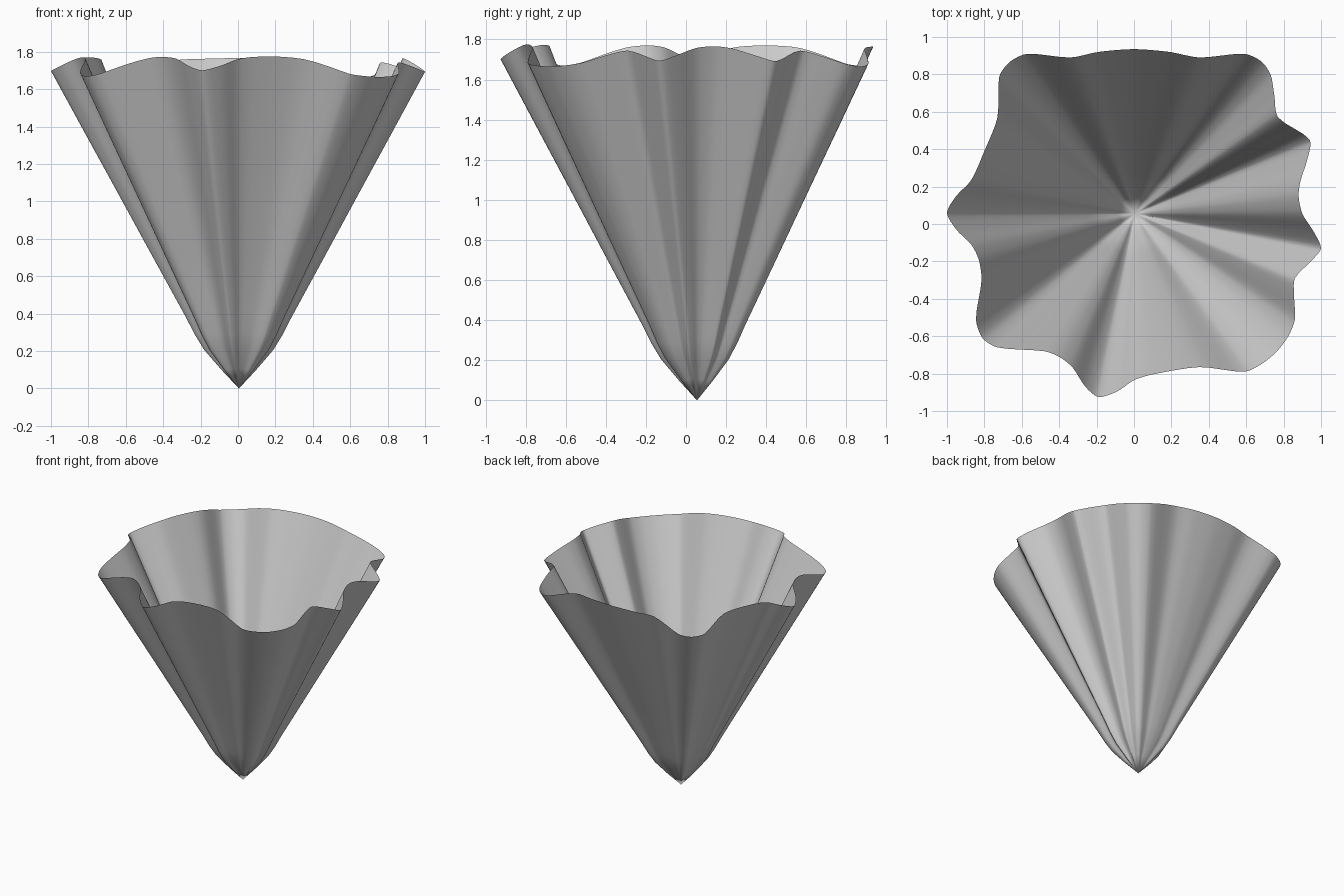
import bpy, math
from mathutils import Vector

if "Cube" in bpy.data.objects:
    bpy.data.objects.remove(bpy.data.objects["Cube"])

# Wavy rim outline seen from above, counter-clockwise
RIM = [(1.0, -.13), (.96, -.04), (.90, .055), (.88, .15), (.89, .23), (.925, .34),
       (.94, .45), (.77, .57), (.75, .69), (.73, .80), (.68, .87), (.59, .91), (.35, .89),
       (.19, .92), (0, .935), (-.19, .92), (-.34, .89), (-.57, .91), (-.66, .87),
       (-.72, .79), (-.73, .57), (-.80, .39), (-.87, .235), (-.95, .15), (-1.0, .06),
       (-.95, -.03), (-.87, -.11), (-.83, -.19), (-.815, -.30), (-.845, -.51),
       (-.81, -.61), (-.73, -.66), (-.48, -.68), (-.40, -.71), (-.33, -.765),
       (-.26, -.87), (-.19, -.925), (-.09, -.895), (0, -.835), (.095, -.805),
       (.35, -.765), (.59, -.79), (.68, -.75), (.76, -.685), (.825, -.60),
       (.86, -.51), (.855, -.37), (.86, -.29), (.955, -.19)]
APEX = Vector((.005, .055))
SLANT = 1.973          # constant distance from tip to rim
SUB = 4

# Profile: (share of rim radius, height relative to rim height)
PROFILE = [(.095, .060), (.185, .122), (.235, .170), (.28, .222), (.46, .416), (.64, .611), (.82, .805), (1, 1)]


def smooth_outline(points):
    """Closed curve through the points."""
    p = [Vector(q) - APEX for q in points]
    n, out = len(p), []
    for i in range(n):
        a, b, c, d = p[i - 1], p[i], p[(i + 1) % n], p[(i + 2) % n]
        k = (c - b).length
        m1 = (c - a) * (k / ((c - b).length + (b - a).length))
        m2 = (d - b) * (k / ((d - c).length + (c - b).length))
        for j in range(SUB):
            t = j / SUB
            out.append(b * (2*t**3 - 3*t**2 + 1) + m1 * (t**3 - 2*t**2 + t) * .8
                       + c * (3*t**2 - 2*t**3) + m2 * (t**3 - t**2) * .8)
    return out


# Pleated cone: rings from the tip up to the rim
outline = smooth_outline(RIM)
n = len(outline)
verts, faces = [(APEX.x, APEX.y, 0)], []
for share, height in PROFILE:
    for o in outline:
        q = APEX + o * share
        verts.append((q.x, q.y, height * math.sqrt(SLANT**2 - o.length_squared)))
faces += [(0, 1 + (i + 1) % n, 1 + i) for i in range(n)]
for r in range(len(PROFILE) - 1):
    for i in range(n):
        a, b = 1 + r*n + i, 1 + r*n + (i + 1) % n
        faces.append((a, b, b + n, a + n))

mesh = bpy.data.meshes.new("pleated_cone")
mesh.from_pydata(verts, [], faces)
mesh.update()
cone = bpy.data.objects.new("pleated_cone", mesh)
bpy.context.collection.objects.link(cone)
for f in mesh.polygons:
    f.use_smooth = True
